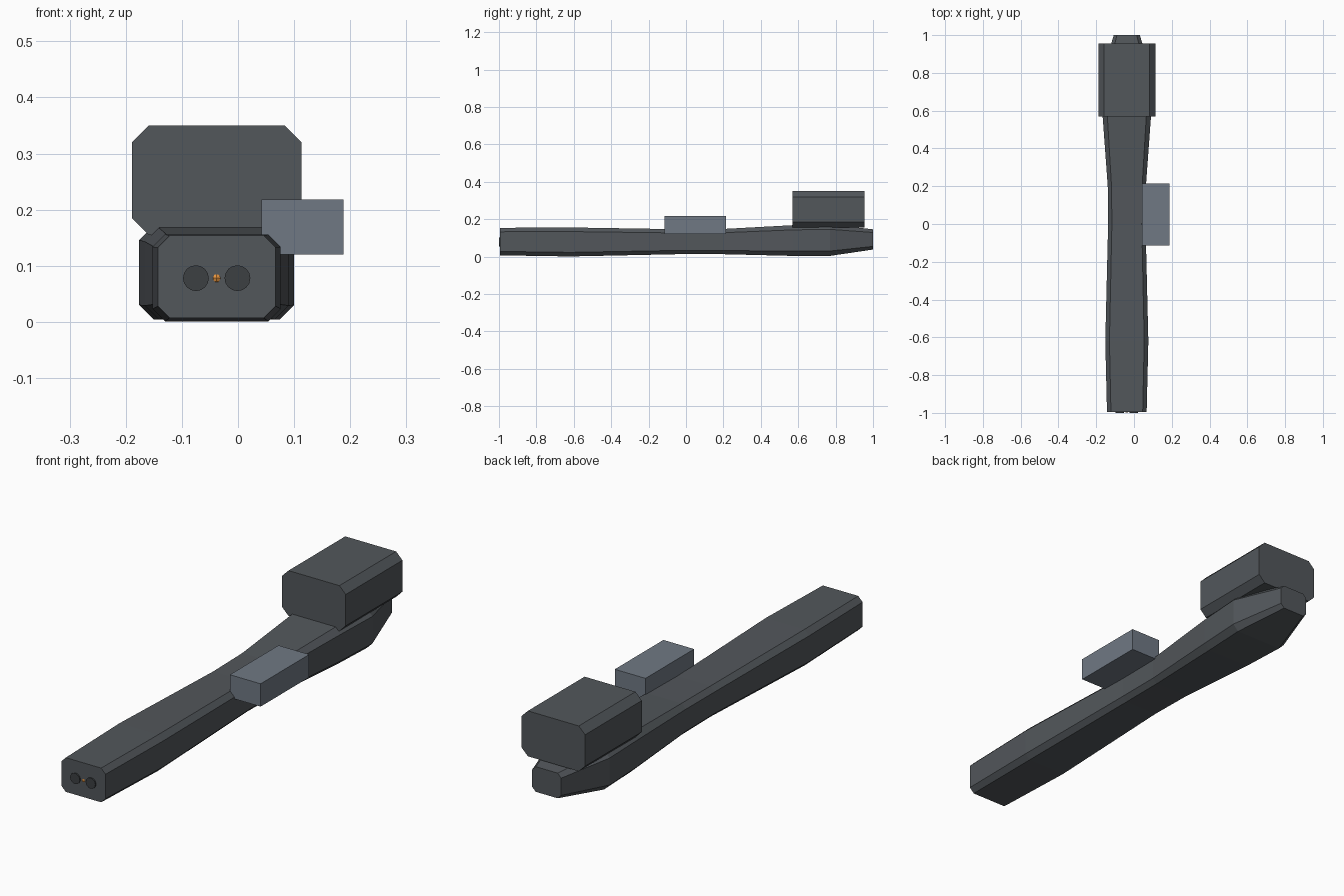
import bpy, bmesh, math

if "Cube" in bpy.data.objects:
    bpy.data.objects.remove(bpy.data.objects["Cube"])

CX = -0.038  # centre line of the body


def material(name, color):
    m = bpy.data.materials.new(name)
    m.diffuse_color = (*color, 1)
    m.use_nodes = True
    m.node_tree.nodes["Principled BSDF"].inputs["Base Color"].default_value = m.diffuse_color
    return m


dark = material("dark_grey", (0.085, 0.095, 0.105))
black = material("near_black", (0.045, 0.05, 0.055))
steel = material("blue_grey", (0.16, 0.19, 0.23))
orange = material("orange", (0.8, 0.3, 0.05))


def finish(name, bm, mat):
    bmesh.ops.recalc_face_normals(bm, faces=bm.faces)
    me = bpy.data.meshes.new(name)
    bm.to_mesh(me)
    bm.free()
    me.materials.append(mat)
    ob = bpy.data.objects.new(name, me)
    bpy.context.collection.objects.link(ob)
    return ob


def octagon(bm, y, w, z0, z1, c):
    # chamfered rectangle in the xz plane
    pts = [(w - c, z0), (w, z0 + c), (w, z1 - c), (w - c, z1)]
    pts += [(-x, z) for x, z in reversed(pts)]
    return [bm.verts.new((CX + x, y, z)) for x, z in pts]


def loft(name, sections, mat):
    bm = bmesh.new()
    rings = [octagon(bm, *s) for s in sections]
    for a, b in zip(rings, rings[1:]):
        for i in range(8):
            j = (i + 1) % 8
            bm.faces.new((a[i], a[j], b[j], b[i]))
    bm.faces.new(rings[0])
    bm.faces.new(rings[-1])
    return finish(name, bm, mat)


# long tapered body: y, half width, bottom, top, chamfer
loft("body", [
    (-0.995, 0.105, 0.007, 0.154, 0.021),
    (-0.62, 0.114, 0.001, 0.156, 0.022),
    (0.0, 0.099, 0.014, 0.146, 0.020),
    (0.2, 0.101, 0.013, 0.148, 0.020),
    (0.57, 0.128, 0.004, 0.168, 0.025),
    (0.77, 0.138, 0.004, 0.172, 0.026),
    (1.0, 0.069, 0.038, 0.146, 0.017),
], dark)

# rear housing on top
loft("rear_housing", [(0.57, 0.151, 0.155, 0.35, 0.03),
                      (0.955, 0.151, 0.155, 0.35, 0.03)], dark)

# side block
bm = bmesh.new()
bmesh.ops.create_cube(bm, size=1)
bmesh.ops.scale(bm, vec=(0.146, 0.33, 0.098), verts=bm.verts)
bmesh.ops.translate(bm, vec=(0.115, 0.05, 0.169), verts=bm.verts)
finish("side_block", bm, steel)

# pair of round ports on the front face
for side, label in ((-1, "left"), (1, "right")):
    bm = bmesh.new()
    bmesh.ops.create_cone(bm, cap_ends=True, segments=16, radius1=0.023,
                          radius2=0.023, depth=0.02)
    ob = finish("port_" + label, bm, black)
    ob.rotation_euler = (math.pi / 2, 0, 0)
    ob.location = (CX + side * 0.037, -0.99, 0.078)

# small indicator between the ports
bm = bmesh.new()
bmesh.ops.create_uvsphere(bm, u_segments=8, v_segments=4, radius=0.009)
ob = finish("indicator", bm, orange)
ob.location = (CX, -0.99, 0.078)
